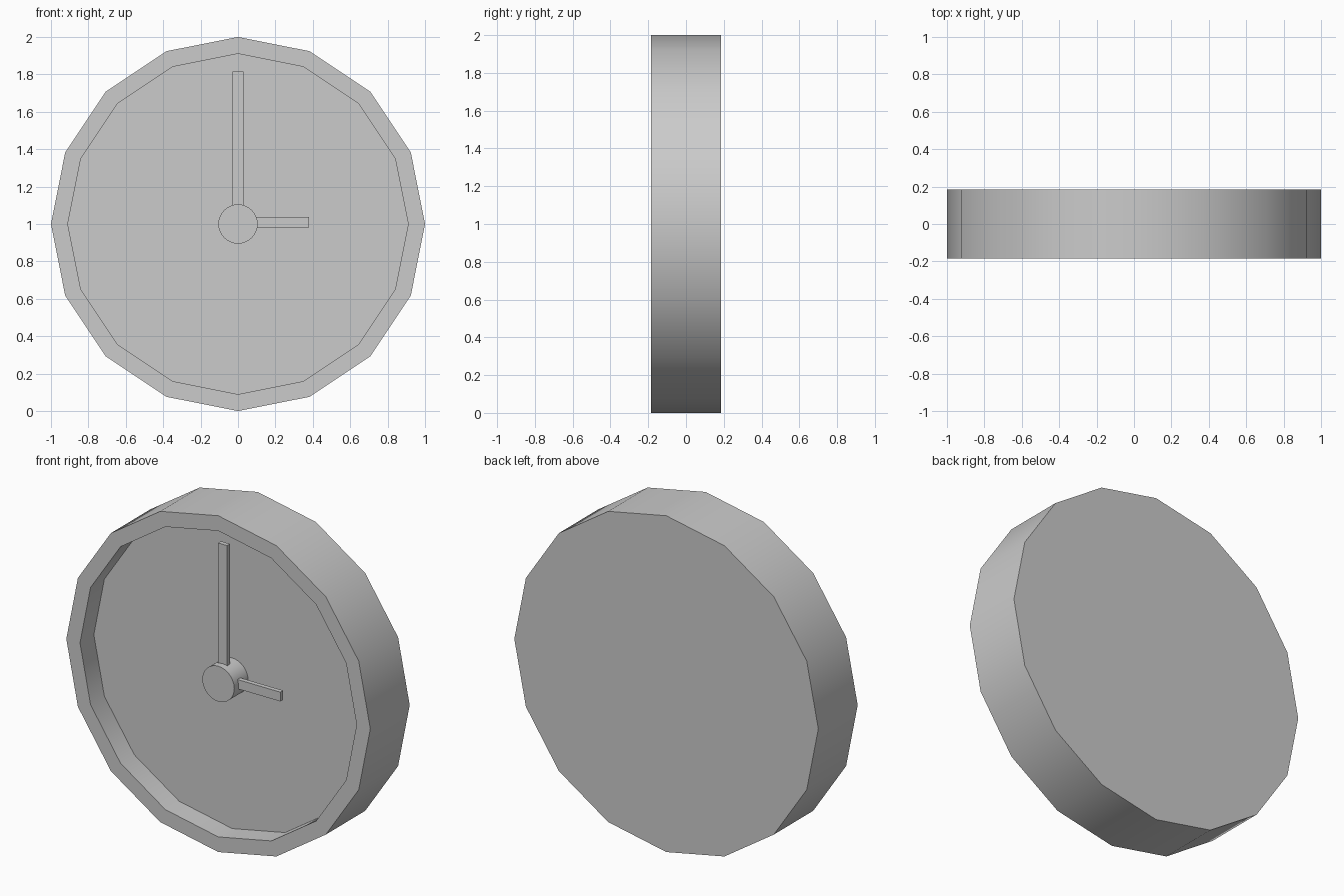
import bpy, bmesh
from math import cos, sin, tau, radians

if "Cube" in bpy.data.objects:
    bpy.data.objects.remove(bpy.data.objects["Cube"])

CENTRE_Z = 1.0


def lathe(name, profile, sides):
    """Sweep (radius, y) points round the clock's axis and cap both ends."""
    bm = bmesh.new()
    rings = [[bm.verts.new((r * sin(tau * i / sides), y, CENTRE_Z + r * cos(tau * i / sides)))
              for i in range(sides)] for r, y in profile]
    for a, b in zip(rings, rings[1:]):
        for i in range(sides):
            j = (i + 1) % sides
            bm.faces.new((a[i], a[j], b[j], b[i]))
    bm.faces.new(rings[0])
    bm.faces.new(rings[-1])
    return finish(name, bm)


def box(name, x, y, z):
    """Box from (min, max) ranges."""
    bm = bmesh.new()
    bmesh.ops.create_cube(bm, size=1)
    for v in bm.verts:
        v.co = [r[0] if c < 0 else r[1] for c, r in zip(v.co, (x, y, z))]
    return finish(name, bm)


def finish(name, bm):
    bmesh.ops.recalc_face_normals(bm, faces=bm.faces)
    mesh = bpy.data.meshes.new(name)
    bm.to_mesh(mesh)
    bm.free()
    ob = bpy.data.objects.new(name, mesh)
    bpy.context.collection.objects.link(ob)
    return ob


# Case: 16-sided drum with a raised rim around the recessed dial
case = lathe("clock_case", [(0.91, -0.055), (0.91, -0.185), (1.0, -0.185), (1.0, 0.185)], 16)

# Hub: short round peg, flush with the rim
hub = lathe("hub", [(0.105, -0.185), (0.105, -0.055)], 32)

# Hands: thin bars held off the dial by the hub
HAND_Y = (-0.145, -0.118)
box("minute_hand", (-0.03, 0.03), HAND_Y, (1.05, 1.815))
box("hour_hand", (0.05, 0.38), HAND_Y, (0.982, 1.037))

# Smooth the round walls, keep the rims sharp
for ob in (case, hub):
    bpy.ops.object.select_all(action='DESELECT')
    ob.select_set(True)
    bpy.context.view_layer.objects.active = ob
    bpy.ops.object.shade_smooth_by_angle(angle=radians(30))
